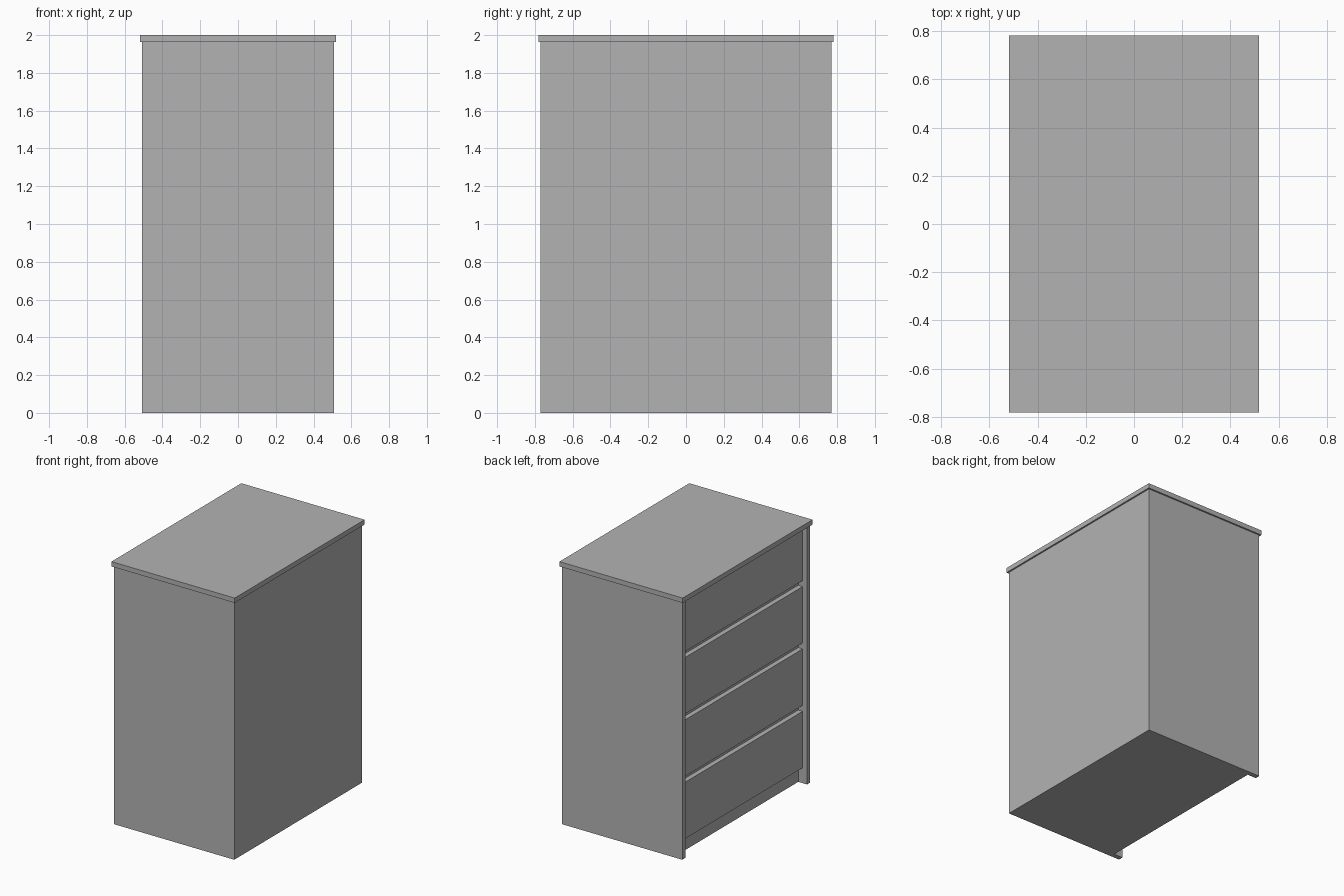
import bpy

# Remove the default cube
cube = bpy.data.objects.get("Cube")
if cube:
    bpy.data.objects.remove(cube, do_unlink=True)

# Single grey finish
grey = bpy.data.materials.new("grey_finish")
grey.use_nodes = True
colour = (0.45, 0.45, 0.45, 1)
grey.diffuse_color = colour
grey.node_tree.nodes["Principled BSDF"].inputs["Base Color"].default_value = colour


def box(name, low, high):
    """Add a box spanning two opposite corners."""
    centre = [(a + b) / 2 for a, b in zip(low, high)]
    bpy.ops.mesh.primitive_cube_add(size=1, location=centre)
    obj = bpy.context.object
    obj.name = name
    obj.scale = [b - a for a, b in zip(low, high)]
    bpy.ops.object.transform_apply(location=False, rotation=False, scale=True)
    obj.data.materials.append(grey)
    return obj


HALF_X, HALF_Y = 0.507, 0.769   # cabinet half width and half length
BOARD = 0.037                   # board thickness
TOP_Z = 2 - BOARD               # underside of the top
OVERHANG = 0.012
INNER_Y = HALF_Y - BOARD
CARCASS_X = -HALF_X + 2 * BOARD  # recessed face behind the drawers

# Top board with a small overhang
box("top_board", (-HALF_X - OVERHANG, -HALF_Y - OVERHANG, TOP_Z),
    (HALF_X + OVERHANG, HALF_Y + OVERHANG, 2))

# End panels standing proud of the drawers
for name, side in (("front_panel", -1), ("back_panel", 1)):
    y1, y2 = sorted((side * INNER_Y, side * HALF_Y))
    box(name, (-HALF_X, y1, 0), (HALF_X, y2, TOP_Z))

# Carcass, whose recessed face is also the kick board and drawer gaps
box("carcass", (CARCASS_X, -INNER_Y, 0), (HALF_X, INNER_Y, TOP_Z))

# Four drawer fronts with open gaps between them
BASE, PITCH, HEIGHT = 0.117, 0.475, 0.43
for i in range(4):
    z = BASE + i * PITCH
    box(f"drawer_front_{i + 1}", (CARCASS_X - BOARD, -INNER_Y, z),
        (CARCASS_X, INNER_Y, min(z + HEIGHT, TOP_Z)))
